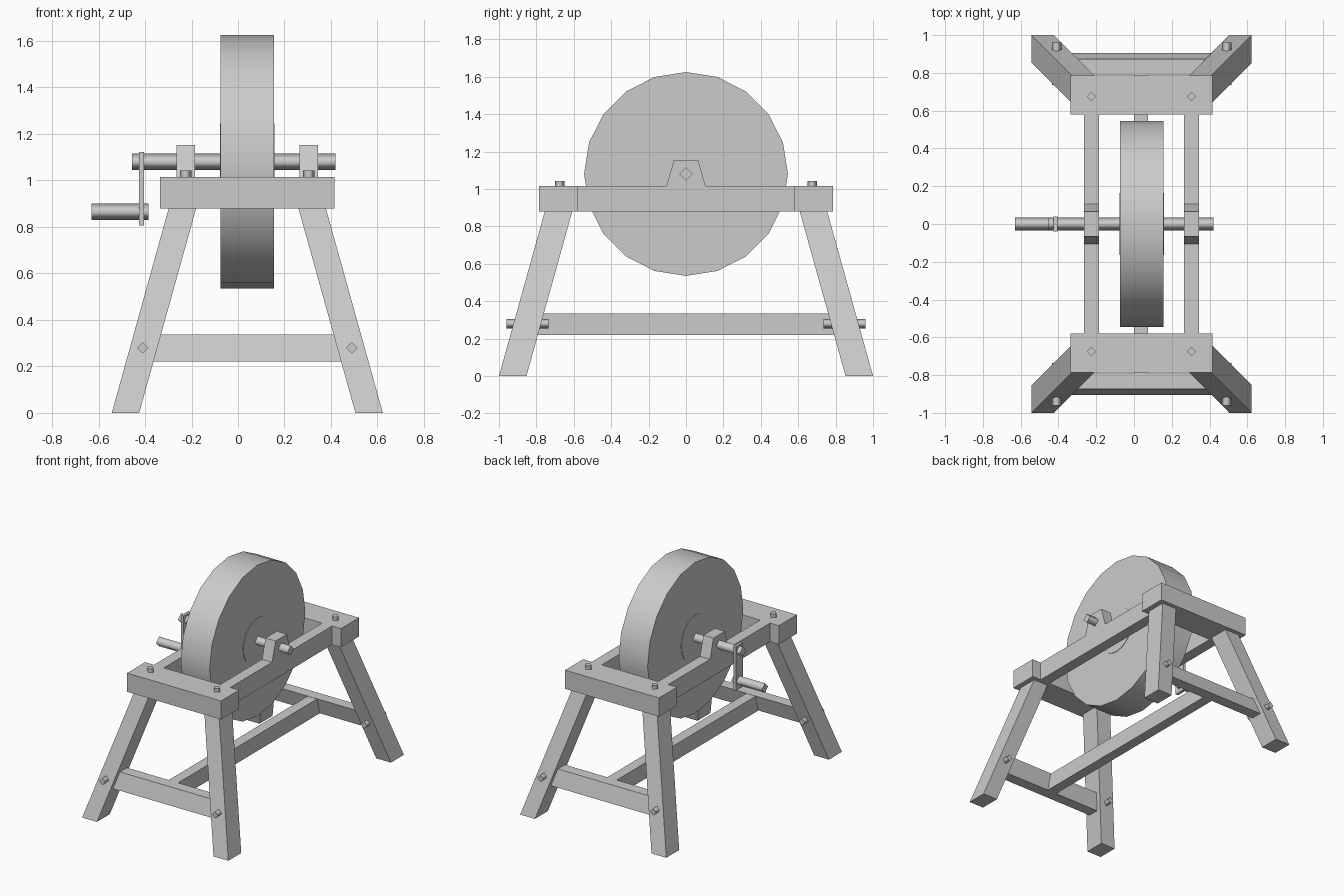
import bpy, bmesh
from math import pi
from mathutils import Matrix, Vector

if "Cube" in bpy.data.objects:
    bpy.data.objects.remove(bpy.data.objects["Cube"])

grey = bpy.data.materials.new("plain grey")
grey.use_nodes = True
grey.diffuse_color = (0.6, 0.6, 0.6, 1)
grey.node_tree.nodes["Principled BSDF"].inputs["Base Color"].default_value = (0.6, 0.6, 0.6, 1)

CX = 0.04          # middle of the frame
FRAME_TOP, FRAME_LOW = 1.015, 0.88
AXLE_Z = 1.08
LEAN = 0.245 / FRAME_LOW   # how far the legs lean in per unit of height


def finish(name, bm):
    bmesh.ops.recalc_face_normals(bm, faces=bm.faces)
    mesh = bpy.data.meshes.new(name)
    bm.to_mesh(mesh)
    bm.free()
    mesh.materials.append(grey)
    obj = bpy.data.objects.new(name, mesh)
    bpy.context.collection.objects.link(obj)
    return obj


def box(name, x, y, z, shear=(0, 0), taper=1.0):
    """Box from ranges; shear moves it sideways per unit height, taper narrows the top in y."""
    bm = bmesh.new()
    bmesh.ops.create_cube(bm, size=1)
    for v in bm.verts:
        top = v.co.z > 0
        p = [r[0] if c < 0 else r[1] for c, r in zip(v.co, (x, y, z))]
        if top:
            p[1] *= taper
        rise = p[2] - z[0]
        v.co = Vector((p[0] + shear[0] * rise, p[1] + shear[1] * rise, p[2]))
    return finish(name, bm)


def rod(name, axis, start, end, radius, sides=4):
    """Cylinder along an axis from start to end, with smooth sides and sharp flat caps."""
    a, b = Vector(start), Vector(end)
    turn = {"X": Matrix.Rotation(pi / 2, 4, "Y"),
            "Y": Matrix.Rotation(pi / 2, 4, "X"),
            "Z": Matrix.Identity(4)}[axis]
    bm = bmesh.new()
    bmesh.ops.create_cone(bm, cap_ends=True, segments=sides, radius1=radius, radius2=radius,
                          depth=(b - a).length, matrix=Matrix.Translation((a + b) / 2) @ turn)
    direction = (b - a).normalized()
    bm.normal_update()
    for f in bm.faces:
        f.smooth = abs(f.normal.dot(direction)) < 0.5
    for e in bm.edges:
        e.smooth = all(f.smooth for f in e.link_faces)
    return finish(name, bm)


def span(a, b, sign):
    return tuple(sorted((a * sign, b * sign)))


# Ends of the frame, with legs, cross stretchers and pegs
for end, sy in (("front", -1), ("back", 1)):
    box(end + "_end_board", (CX - 0.375, CX + 0.375), span(0.58, 0.785, sy), (FRAME_LOW, FRAME_TOP))
    box(end + "_cross_stretcher", (CX - 0.45, CX + 0.45), span(0.825, 0.905, sy), (0.22, 0.337),
        shear=(0, -sy * LEAN))
    for side, sx in (("right", -1), ("left", 1)):
        foot = span(0.465, 0.583, sx)
        label = end + "_" + side
        box(label + "_leg", (CX + foot[0], CX + foot[1]), span(0.853, 1.0, sy), (0, FRAME_LOW + 0.002),
            shear=(-sx * LEAN, -sy * LEAN))
        px = CX + sx * 0.45
        rod(label + "_leg_peg", "Y", (px, sy * 0.735, 0.28), (px, sy * 0.96, 0.28), 0.025)
        px = CX + sx * 0.265
        rod(label + "_board_peg", "Z", (px, sy * 0.675, 0.85), (px, sy * 0.675, 1.042), 0.025)

# Long stretcher under the wheel
box("long_stretcher", (0.0, 0.075), (-0.85, 0.85), (0.22, 0.335))

# Side rails and the bearing blocks on them
for side, sx in (("right", -1), ("left", 1)):
    r = span(0.225, 0.305, sx)
    x = (CX + r[0], CX + r[1])
    box(side + "_rail", x, (-0.58, 0.58), (FRAME_LOW, FRAME_TOP))
    box(side + "_bearing_block", x, (-0.105, 0.105), (FRAME_TOP, 1.153), taper=0.62)

# Wheel with a shallow hub disc on each face
rod("grinding_wheel", "X", (CX - 0.115, 0, AXLE_Z), (CX + 0.115, 0, AXLE_Z), 0.545, 20)
rod("hub_disc", "X", (CX - 0.118, 0, AXLE_Z), (CX + 0.118, 0, AXLE_Z), 0.165, 20)

# Axle and crank
rod("axle", "X", (-0.455, 0, AXLE_Z), (0.42, 0, AXLE_Z), 0.035)
box("crank_arm", (-0.425, -0.405), (-0.04, 0.04), (0.805, 1.123))
rod("crank_handle", "X", (-0.63, 0, 0.865), (-0.385, 0, 0.865), 0.035)
